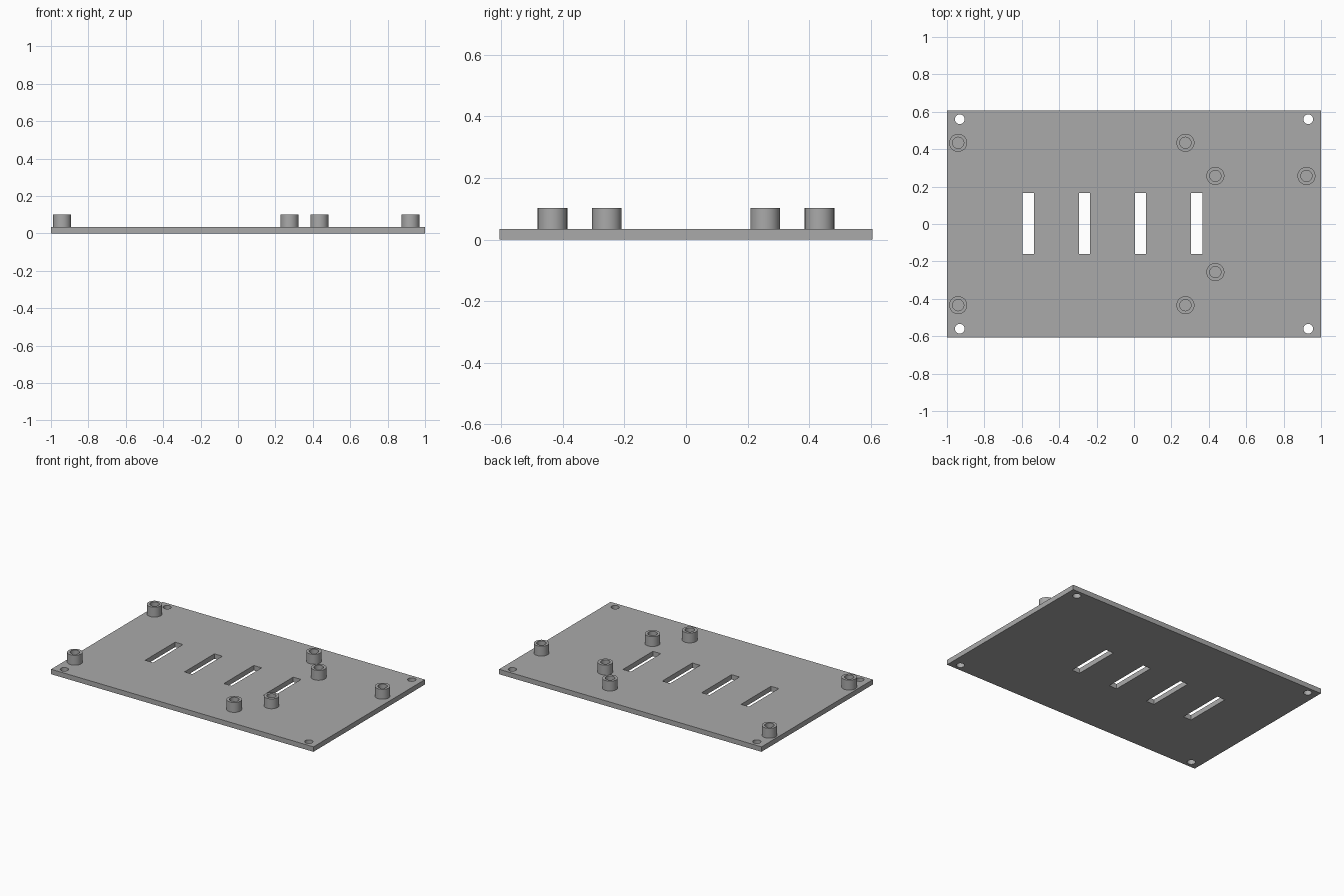
import bpy, bmesh, math
from mathutils import Matrix, Vector

if "Cube" in bpy.data.objects:
    bpy.data.objects.remove(bpy.data.objects["Cube"], do_unlink=True)

HALF_Y, THICK, TOP = 0.607, 0.034, 0.102
POST_R, BORE_R, HOLE_R = 0.048, 0.03, 0.026

grey = bpy.data.materials.new("plain grey")
grey.use_nodes = True
colour = (0.4, 0.4, 0.4, 1)
grey.diffuse_color = colour
grey.node_tree.nodes["Principled BSDF"].inputs["Base Color"].default_value = colour


def make_object(name, bm):
    mesh = bpy.data.meshes.new(name)
    bm.to_mesh(mesh)
    bm.free()
    mesh.materials.append(grey)
    obj = bpy.data.objects.new(name, mesh)
    bpy.context.collection.objects.link(obj)
    return obj


def add_box(bm, centre, size):
    matrix = Matrix.Translation(centre) @ Matrix.Diagonal((*size, 1))
    bmesh.ops.create_cube(bm, size=1, matrix=matrix)


def smooth(obj):
    bpy.ops.object.select_all(action="DESELECT")
    obj.select_set(True)
    bpy.context.view_layer.objects.active = obj
    bpy.ops.object.shade_smooth_by_angle(angle=math.radians(30))


# Base plate
bm = bmesh.new()
add_box(bm, (0, 0, THICK / 2), (2, 2 * HALF_Y, THICK))
plate = make_object("base_plate", bm)

# Cutters: four slots and four corner screw holes
bm = bmesh.new()
for i in range(4):
    add_box(bm, (-0.565 + 0.3 * i, 0.002, THICK / 2), (0.06, 0.326, 0.2))
for x in (-0.932, 0.932):
    for y in (-0.56, 0.56):
        bmesh.ops.create_cone(bm, cap_ends=True, segments=48, radius1=HOLE_R,
                              radius2=HOLE_R, depth=0.2,
                              matrix=Matrix.Translation((x, y, THICK / 2)))
cutter = make_object("plate_cutter", bm)
cutter.hide_render = True

cut = plate.modifiers.new("openings", "BOOLEAN")
cut.operation = "DIFFERENCE"
cut.solver = "EXACT"
cut.object = cutter
bpy.context.view_layer.objects.active = plate
bpy.ops.object.modifier_apply(modifier=cut.name)
bpy.data.objects.remove(cutter, do_unlink=True)
smooth(plate)


# Hollow mounting post, turned from a wall profile
def make_post(name, x, y):
    bm = bmesh.new()
    profile = [(BORE_R, THICK), (BORE_R, TOP), (POST_R, TOP), (POST_R, THICK)]
    verts = [bm.verts.new((r, 0, z)) for r, z in profile]
    edges = [bm.edges.new(pair) for pair in zip(verts, verts[1:])]
    bmesh.ops.spin(bm, geom=verts + edges, cent=(0, 0, 0), axis=(0, 0, 1),
                   angle=2 * math.pi, steps=48)
    bmesh.ops.remove_doubles(bm, verts=bm.verts, dist=0.0001)
    bmesh.ops.recalc_face_normals(bm, faces=bm.faces)
    # make sure the rim faces upwards
    rim = max(bm.faces, key=lambda f: f.calc_center_median().z)
    if rim.normal.z < 0:
        bmesh.ops.reverse_faces(bm, faces=bm.faces)
    bmesh.ops.translate(bm, verts=bm.verts, vec=Vector((x, y, 0)))
    smooth(make_object(name, bm))


# Mounting posts in mirrored pairs, with one single post at the left rear
for side, s in (("front", -1), ("rear", 1)):
    make_post(side + "_outer_right_post", -0.94, 0.434 * s)
    make_post(side + "_outer_middle_post", 0.275, 0.434 * s)
    make_post(side + "_inner_post", 0.435, 0.257 * s)
make_post("rear_left_post", 0.922, 0.257)
